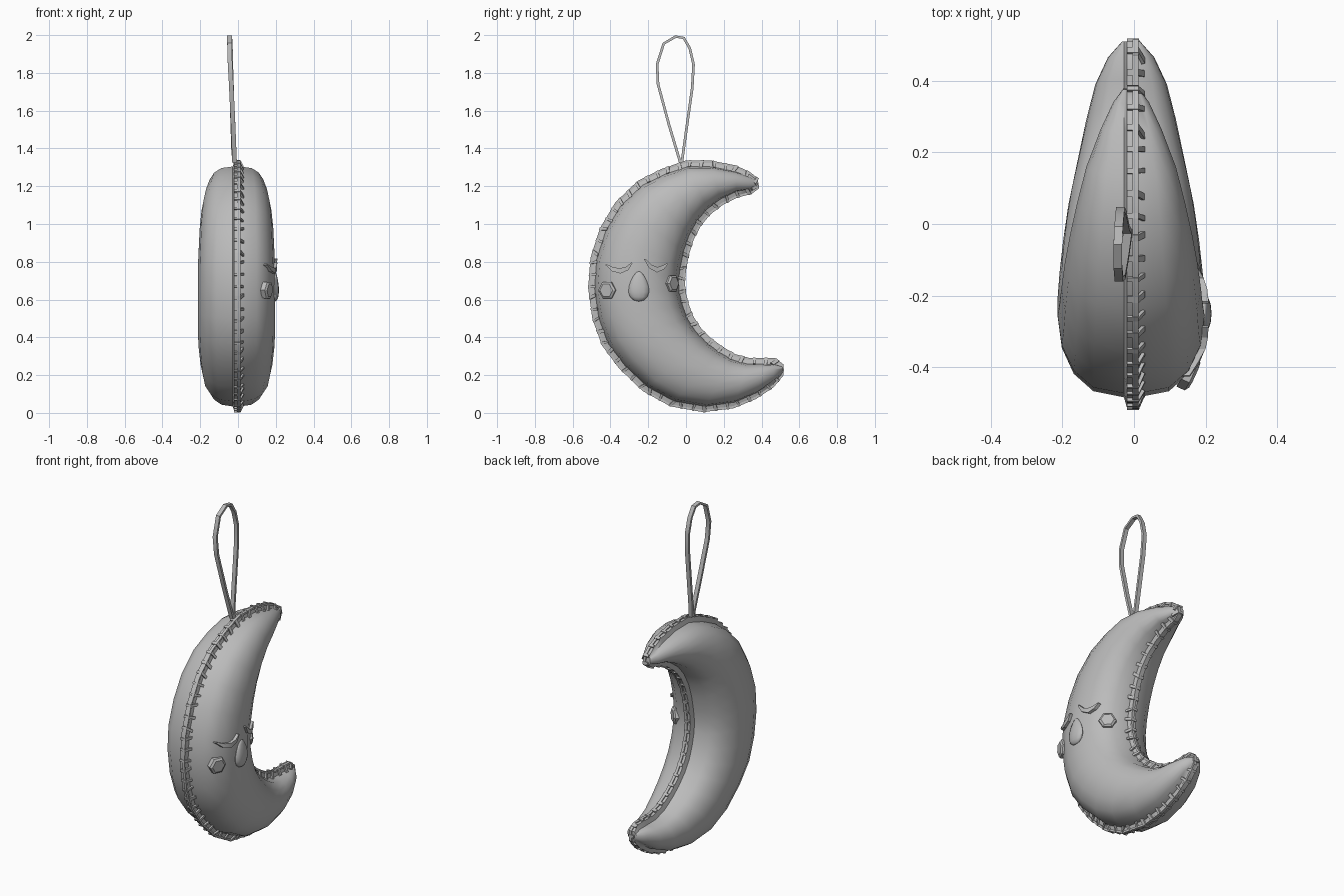
import bpy, bmesh, math, random
from mathutils import Vector
from mathutils.bvhtree import BVHTree

if "Cube" in bpy.data.objects:
    bpy.data.objects.remove(bpy.data.objects["Cube"])

random.seed(4)
X = Vector((1, 0, 0))
SEAM = -0.008

felt = bpy.data.materials.new("grey felt")
felt.diffuse_color = (0.5, 0.5, 0.5, 1)
felt.use_nodes = True
felt.node_tree.nodes["Principled BSDF"].inputs["Base Color"].default_value = felt.diffuse_color


def loft(bm, rings, closed=False):
    """Skin a list of equal-length rings, capping the ends when open."""
    vs = [[bm.verts.new(p) for p in r] for r in rings]
    n = len(vs[0])
    for i in range(len(vs) if closed else len(vs) - 1):
        a, b = vs[i], vs[(i + 1) % len(vs)]
        for j in range(n):
            k = (j + 1) % n
            bm.faces.new((a[j], a[k], b[k], b[j]))
    if not closed:
        bm.faces.new(vs[0])
        bm.faces.new(vs[-1])


def sweep(bm, pts, side, half_w, half_h, closed=False):
    """Rectangular strip along pts; side is the width direction."""
    rings = []
    n = len(pts)
    for i, p in enumerate(pts):
        a = pts[(i - 1) % n] if closed else pts[max(i - 1, 0)]
        b = pts[(i + 1) % n] if closed else pts[min(i + 1, n - 1)]
        up = (b - a).normalized().cross(side).normalized()
        w = half_w[i] if isinstance(half_w, list) else half_w
        h = half_h[i] if isinstance(half_h, list) else half_h
        rings.append([p + side * w * s + up * h * t
                      for s, t in ((1, 1), (-1, 1), (-1, -1), (1, -1))])
    loft(bm, rings, closed)


def finish(bm, name, angle=40):
    bmesh.ops.recalc_face_normals(bm, faces=bm.faces)
    me = bpy.data.meshes.new(name)
    bm.to_mesh(me)
    bm.free()
    me.materials.append(felt)
    me.shade_smooth()
    me.set_sharp_from_angle(angle=math.radians(angle))
    ob = bpy.data.objects.new(name, me)
    bpy.context.collection.objects.link(ob)
    return ob


# Crescent sections: outer (y, z), inner (y, z), half thickness
SECTIONS = [
    (.375, 1.24, .38, 1.19, .022), (.335, 1.27, .345, 1.165, .05),
    (.26, 1.305, .27, 1.145, .085), (.13, 1.33, .19, 1.105, .125),
    (0, 1.33, .125, 1.055, .15), (-.13, 1.285, .075, .995, .17),
    (-.25, 1.225, .035, .92, .185), (-.37, 1.11, .01, .84, .195),
    (-.45, .975, -.005, .76, .2), (-.5, .82, -.012, .7, .205),
    (-.512, .66, -.008, .64, .205), (-.49, .5, .01, .57, .205),
    (-.44, .36, .035, .505, .205), (-.35, .24, .075, .445, .2),
    (-.225, .12, .13, .39, .19), (-.08, .04, .19, .345, .175),
    (.09, .01, .26, .305, .15), (.25, .03, .335, .285, .125),
    (.37, .08, .41, .285, .1), (.46, .14, .47, .285, .065),
    (.51, .2, .51, .255, .025)]

# Stuffed crescent body with a thin flange along the seam
rings, outer, inner = [], [], []
for oy, oz, iy, iz, t in SECTIONS:
    o, i = Vector((SEAM, oy, oz)), Vector((SEAM, iy, iz))
    outer.append(o)
    inner.append(i)
    f = min(.028 / (i - o).length, .2)
    prof = [(0, .012), (f, .02)]
    for k in range(1, 8):
        a = math.pi * k / 8
        prof.append((.5 - .5 * math.cos(a) * (1 - 2 * f),
                     .02 + (t - .02) * math.sin(a) ** .8))
    prof += [(1 - f, .02), (1, .012)]
    rings.append([o.lerp(i, u) + X * x for u, x in prof]
                 + [o.lerp(i, u) - X * x for u, x in reversed(prof)])
bm = bmesh.new()
loft(bm, rings)
bmesh.ops.recalc_face_normals(bm, faces=bm.faces)
tree = BVHTree.FromBMesh(bm)
finish(bm, "crescent_body", 50)


def on_face(y, z):
    """Point and normal on the decorated (+x) side."""
    p, n, _, _ = tree.ray_cast(Vector((1, y, z)), -X)
    return p, n


# Blanket stitches: a bar wrapping over the rim at regular steps
outline = outer + inner[::-1]
bm = bmesh.new()
carry = 0
for a, b in zip(outline, outline[1:] + outline[:1]):
    d = b - a
    t = d.normalized()
    inward = X.cross(t)
    s = carry
    while s < d.length:
        p = a + t * s
        lean = t * random.uniform(-.012, .012)
        depth = random.uniform(.026, .036)
        sweep(bm, [p - inward * .003 - X * .012,
                   p - inward * .004 + X * .018,
                   p + inward * depth + lean + X * .034],
              t, random.uniform(.006, .01), .005)
        s += .062
    carry = s - d.length
finish(bm, "seam_stitches", 20)

# Thread running along the rim
bm = bmesh.new()
sweep(bm, [p + X * .012 for p in outline], X, .008, .006, closed=True)
finish(bm, "rim_thread", 30)

# Hanging loop
LOOP = [(-.018, -.03, 1.325), (-.026, -.09, 1.525), (-.036, -.148, 1.74),
        (-.042, -.153, 1.845), (-.045, -.118, 1.955), (-.045, -.055, 1.992),
        (-.043, -.012, 1.985), (-.04, .02, 1.93), (-.038, .04, 1.845),
        (-.034, .033, 1.72), (-.024, -.012, 1.4), (-.018, -.022, 1.325)]
bm = bmesh.new()
sweep(bm, [Vector(p) for p in LOOP], X, .012, .007)
finish(bm, "hanging_loop", 30)

# Closed eyelids with a downward bow
for name, pts in (("left_eyelid", [(-.42, .785), (-.385, .76), (-.345, .752),
                                   (-.31, .765), (-.285, .795)]),
                  ("right_eyelid", [(-.22, .815), (-.19, .775), (-.155, .758),
                                    (-.125, .77), (-.1, .79)])):
    bm = bmesh.new()
    path = []
    for y, z in pts:
        p, n = on_face(y, z)
        path.append(p + n * .006)
    sweep(bm, path, X, .011, [.003, .011, .014, .011, .003])
    finish(bm, name, 20)

# Six-sided cheek patches
for name, y, z, r in (("left_cheek", -.415, .65, .05),
                      ("right_cheek", -.075, .685, .048)):
    p, n = on_face(y, z)
    u = n.cross(Vector((0, 0, 1))).normalized()
    v = n.cross(u)
    bm = bmesh.new()
    loft(bm, [[p + n * h + (u * math.cos(k * math.pi / 3)
                            + v * math.sin(k * math.pi / 3)) * r * s
               for k in range(6)] for h, s in ((-.015, 1), (.01, 1), (.018, .75))])
    finish(bm, name, 20)

# Soft nose bump
p, n = on_face(-.25, .67)
bm = bmesh.new()
bmesh.ops.create_uvsphere(bm, u_segments=12, v_segments=8, radius=1)
for vert in bm.verts:
    c = vert.co
    taper = 1 - .35 * c.z
    vert.co = p + Vector((c.x * .02 * taper, c.y * .052 * taper, c.z * .08))
finish(bm, "nose", 60)
